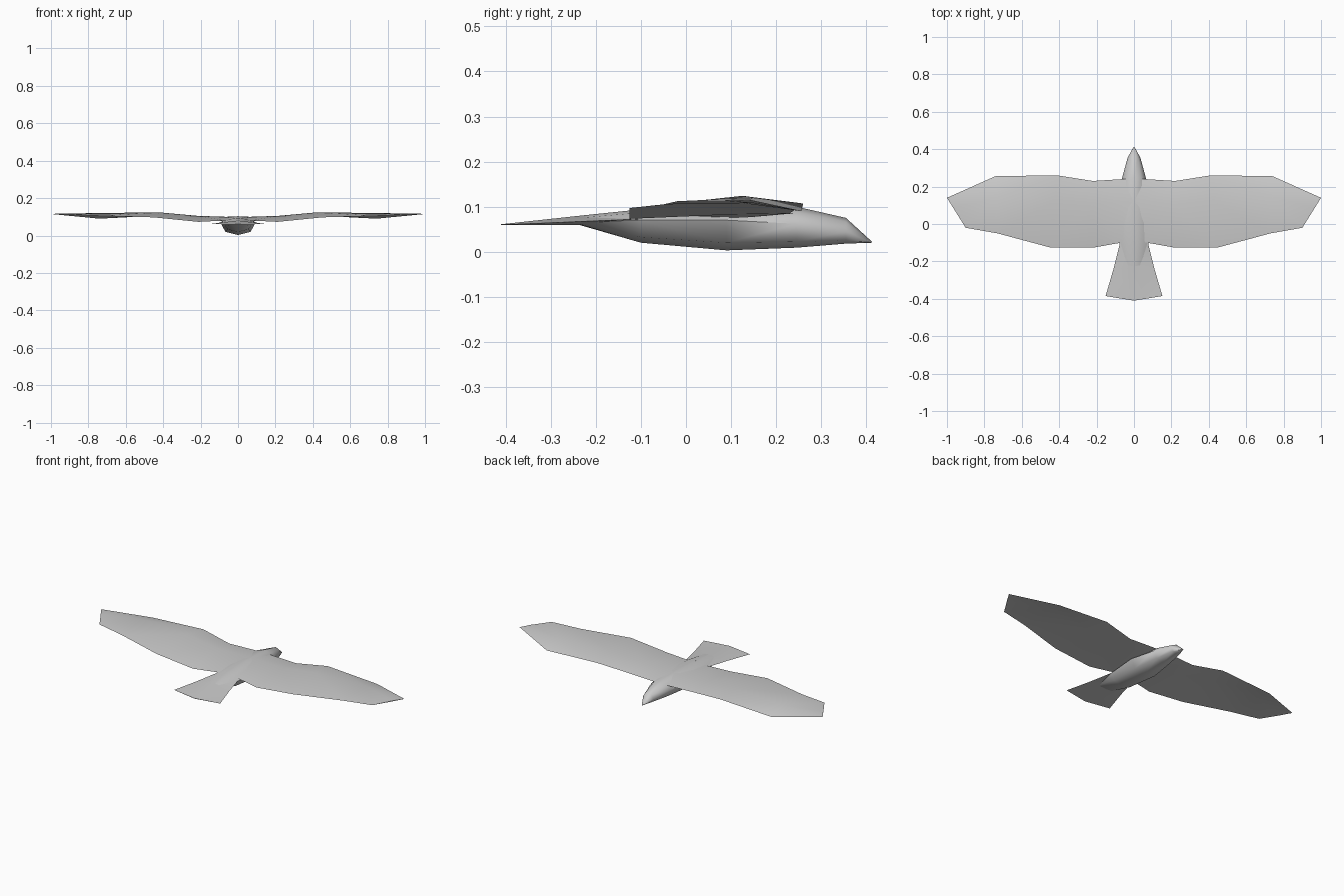
import bpy, bmesh, math

if "Cube" in bpy.data.objects:
    bpy.data.objects.remove(bpy.data.objects["Cube"])

grey = bpy.data.materials.new("feather grey")
grey.diffuse_color = (0.6, 0.6, 0.6, 1)
grey.use_nodes = True
grey.node_tree.nodes["Principled BSDF"].inputs["Base Color"].default_value = grey.diffuse_color


def loft(name, rings, angle):
    """Skin a list of equal-length point rings and cap both ends."""
    bm = bmesh.new()
    rows = [[bm.verts.new(p) for p in ring] for ring in rings]
    n = len(rows[0])
    for a, b in zip(rows, rows[1:]):
        for i in range(n):
            j = (i + 1) % n
            bm.faces.new((a[i], a[j], b[j], b[i]))
    bm.faces.new(rows[0])
    bm.faces.new(rows[-1][::-1])
    bmesh.ops.remove_doubles(bm, verts=bm.verts, dist=0.0005)
    bmesh.ops.triangulate(bm, faces=bm.faces)
    bmesh.ops.recalc_face_normals(bm, faces=bm.faces)
    mesh = bpy.data.meshes.new(name)
    bm.to_mesh(mesh)
    bm.free()
    mesh.materials.append(grey)
    obj = bpy.data.objects.new(name, mesh)
    bpy.context.collection.objects.link(obj)
    bpy.ops.object.select_all(action='DESELECT')
    obj.select_set(True)
    bpy.context.view_layer.objects.active = obj
    bpy.ops.object.shade_smooth_by_angle(angle=math.radians(angle))
    return obj


# Body from beak to rump: y, top z, side z, bottom z, half width
sections = [
    (0.413, 0.022, 0.021, 0.020, 0.002),
    (0.355, 0.075, 0.045, 0.018, 0.034),
    (0.245, 0.100, 0.062, 0.009, 0.064),
    (0.090, 0.104, 0.070, 0.003, 0.094),
    (-0.100, 0.094, 0.070, 0.020, 0.078),
    (-0.235, 0.079, 0.066, 0.059, 0.050),
]
body = []
for y, top, side, low, w in sections:
    lower = low + (side - low) * 0.25
    upper = side + (top - side) * 0.7
    body.append([(0, y, top), (w * 0.6, y, upper), (w, y, side), (w * 0.72, y, lower),
                 (0, y, low), (-w * 0.72, y, lower), (-w, y, side), (-w * 0.6, y, upper)])
loft("body", body, 70)

# Fanned tail: y at centre, y at corner, half width, ridge z, edge z, underside z
tail = []
for yc, ye, w, ridge, edge, low in [(-0.09, -0.09, 0.072, 0.095, 0.073, 0.060),
                                    (-0.235, -0.235, 0.108, 0.080, 0.067, 0.059),
                                    (-0.41, -0.385, 0.152, 0.061, 0.061, 0.059)]:
    tail.append([(0, yc, ridge), (w, ye, edge), (0, yc, low), (-w, ye, edge)])
loft("tail", tail, 60)

# Wing stations: leading (x, y, z), trailing (x, y, z), ridge z, thickness
stations = [
    ((0.00, 0.240, 0.085), (0.00, -0.100, 0.085), 0.102, 0.025),
    ((0.06, 0.240, 0.085), (0.07, -0.100, 0.080), 0.100, 0.025),
    ((0.22, 0.230, 0.085), (0.21, -0.125, 0.073), 0.105, 0.022),
    ((0.41, 0.260, 0.107), (0.45, -0.125, 0.097), 0.124, 0.016),
    ((0.74, 0.256, 0.090), (0.73, -0.050, 0.105), 0.120, 0.012),
    ((1.00, 0.140, 0.115), (0.90, -0.020, 0.112), 0.117, 0.004),
]
for name, s in (("right_wing", 1), ("left_wing", -1)):
    wing = []
    for le, te, ridge, thick in stations:
        mx, my = (le[0] * 0.65 + te[0] * 0.35, le[1] * 0.65 + te[1] * 0.35)
        wing.append([(s * le[0], le[1], le[2]), (s * mx, my, ridge),
                     (s * te[0], te[1], te[2]), (s * mx, my, ridge - thick)])
    loft(name, wing, 60)
